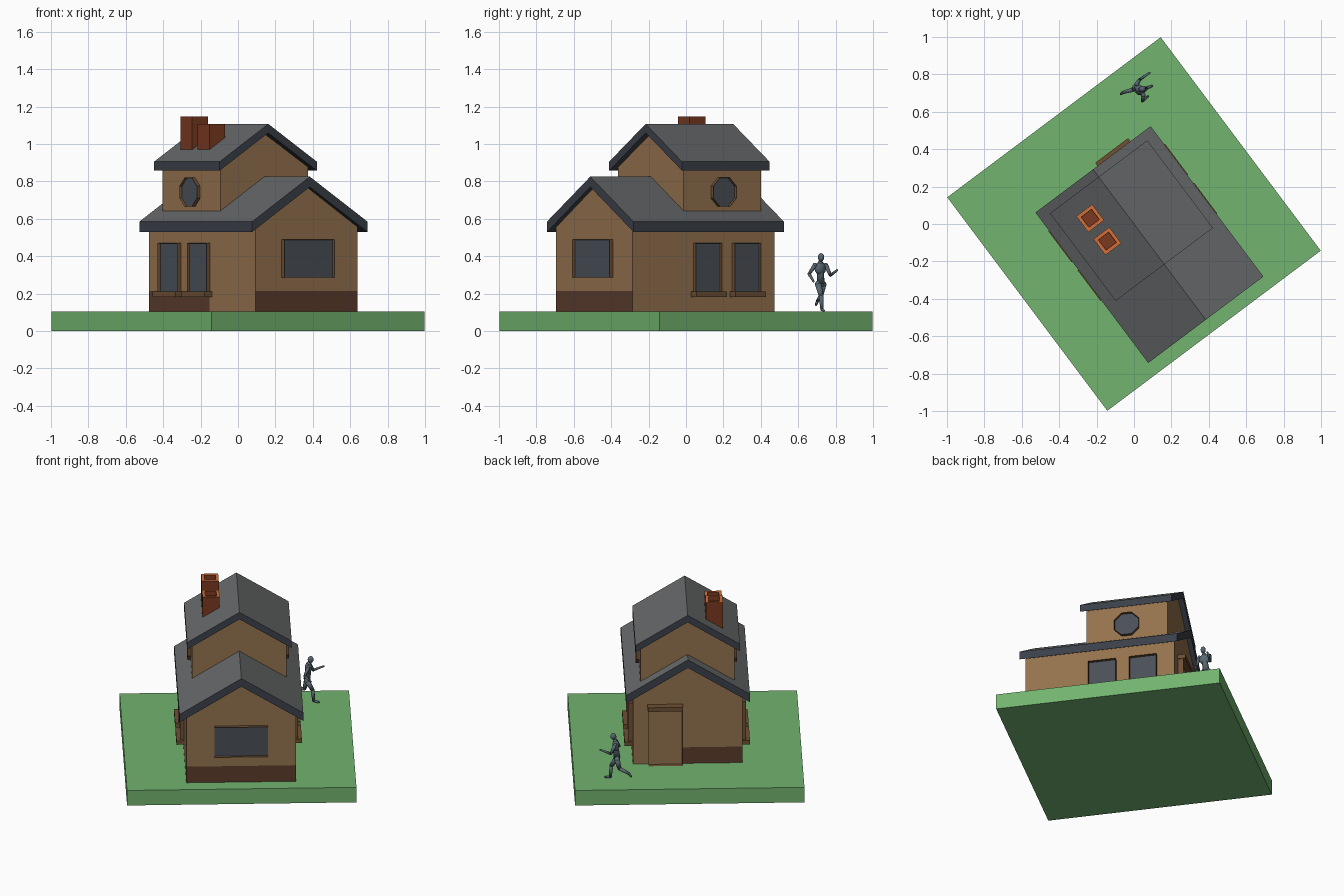
import bpy, bmesh, math
from mathutils import Matrix, Vector

if "Cube" in bpy.data.objects:
    bpy.data.objects.remove(bpy.data.objects["Cube"], do_unlink=True)

TURN = math.atan2(3, 4)   # the whole plot is turned about z


def material(name, rgb):
    lin = [((c / 255 + 0.055) / 1.055) ** 2.4 for c in rgb] + [1]
    m = bpy.data.materials.new(name)
    m.use_nodes = True
    m.diffuse_color = lin
    m.node_tree.nodes["Principled BSDF"].inputs["Base Color"].default_value = lin
    return m


GRASS = material("grass green", (114, 179, 111))
WALL = material("wall tan", (148, 114, 78))
STAIN = material("base dark brown", (92, 60, 44))
WOOD = material("frame brown", (110, 80, 52))
GLASS = material("glass grey", (74, 80, 88))
ROOF = material("roof grey", (101, 104, 105))
FASCIA = material("fascia slate", (59, 64, 73))
BRICK = material("chimney brick", (122, 57, 32))
CLAY = material("chimney top orange", (212, 110, 56))
FIGURE = material("figure blue grey", (88, 104, 114))


def finish(bm, name, mats, turn=TURN):
    bmesh.ops.recalc_face_normals(bm, faces=bm.faces)
    me = bpy.data.meshes.new(name)
    bm.to_mesh(me)
    bm.free()
    ob = bpy.data.objects.new(name, me)
    for m in mats:
        me.materials.append(m)
    ob.rotation_euler.z = turn
    bpy.context.collection.objects.link(ob)
    return ob


def prism(profile, y0, y1):
    """Extrude an (x, z) profile along y."""
    bm = bmesh.new()
    f = bm.faces.new([bm.verts.new((x, y0, z)) for x, z in profile])
    r = bmesh.ops.extrude_face_region(bm, geom=[f])
    verts = [v for v in r["geom"] if isinstance(v, bmesh.types.BMVert)]
    bmesh.ops.translate(bm, verts=verts, vec=(0, y1 - y0, 0))
    bmesh.ops.recalc_face_normals(bm, faces=bm.faces)
    return bm


def box(x0, x1, y0, y1, z0, z1):
    return prism([(x0, z0), (x1, z0), (x1, z1), (x0, z1)], y0, y1)


def house_profile(half, low, eave, peak):
    return [(-half, low), (half, low), (half, eave), (0, peak), (-half, eave)]


def split(bm, point, normal):
    bmesh.ops.bisect_plane(bm, geom=bm.verts[:] + bm.edges[:] + bm.faces[:],
                           plane_co=point, plane_no=normal)


def roof(name, half, y0, y1, eave, ridge, thick):
    bm = prism([(-half, eave), (0, ridge), (half, eave), (half, eave - thick),
                (0, ridge - thick), (-half, eave - thick)], y0, y1)
    for f in bm.faces:
        f.material_index = 0 if f.normal.z > 0.3 else 1
    finish(bm, name, [ROOF, FASCIA])


def framed(name, outline, border, depth, angle, wall, along, z, panel=GLASS):
    """Raised frame with a recessed panel on the wall that faces angle (0 = -y)."""
    bm = bmesh.new()
    face = bm.faces.new([bm.verts.new((x, -depth, h)) for x, h in outline])
    rim = face.edges[:]
    bmesh.ops.inset_individual(bm, faces=[face], thickness=border)
    bmesh.ops.inset_individual(bm, faces=[face], thickness=0.002, depth=-0.7 * depth)
    face.material_index = 1
    r = bmesh.ops.extrude_edge_only(bm, edges=rim)
    for v in r["geom"]:
        if isinstance(v, bmesh.types.BMVert):
            v.co.y = 0.01
    place = Matrix.Rotation(angle, 4, "Z") @ Matrix.Translation((along, -wall, z))
    bm.transform(place)
    finish(bm, name, [WOOD, panel])


def rect(hw, hh):
    return [(-hw, -hh), (hw, -hh), (hw, hh), (-hw, hh)]


# Ground
finish(box(-0.713, 0.713, -0.713, 0.713, 0, 0.103), "ground_slab", [GRASS])

# Lower storey, with a dark base course on three sides
bm = prism(house_profile(0.341, 0.1, 0.555, 0.77), -0.612, 0.337)
split(bm, (0, 0, 0.213), (0, 0, 1))
split(bm, (0.04, 0, 0), (1, 0, 0))
split(bm, (0, -0.2, 0), (0, 1, 0))
for f in bm.faces:
    c, n = f.calc_center_median(), f.normal
    stained = n.y < -0.5 or (n.y > 0.5 and c.x < 0.04) or (n.x < -0.5 and c.y > -0.2)
    f.material_index = int(c.z < 0.213 and stained)
finish(bm, "lower_walls", [WALL, STAIN])
roof("lower_roof", 0.385, -0.64, 0.365, 0.585, 0.825, 0.055)

# Upper storey
finish(prism(house_profile(0.293, 0.6, 0.875, 1.055), -0.235, 0.283), "upper_walls", [WALL])
roof("upper_roof", 0.325, -0.27, 0.315, 0.905, 1.107, 0.048)

# Chimneys with a hollow top
for name, y, top in (("rear_chimney", 0.165, 1.147), ("front_chimney", 0.012, 1.107)):
    bm = box(-0.222, -0.116, y - 0.053, y + 0.053, 0.86, top)
    cap = max(bm.faces, key=lambda f: f.calc_center_median().z)
    ring = bmesh.ops.inset_individual(bm, faces=[cap], thickness=0.026)["faces"]
    for f in ring:
        f.material_index = 1
    bmesh.ops.inset_individual(bm, faces=[cap], thickness=0.001, depth=-0.03)
    finish(bm, name, [BRICK, CLAY])

# Side windows, sills and round attic windows, on both long walls
octagon = [(0.084 * math.cos((i + 0.5) * math.pi / 4),
            0.084 * math.sin((i + 0.5) * math.pi / 4)) for i in range(8)]
for side, s in (("right", -1), ("left", 1)):
    angle = s * math.pi / 2
    for pos, y in (("front", -0.12), ("rear", 0.14)):
        framed(f"{side}_{pos}_window", rect(0.087, 0.135), 0.026, 0.026,
               angle, 0.341, s * y, 0.335)
        x0, x1 = sorted((s * 0.335, s * 0.39))
        finish(box(x0, x1, y - 0.103, y + 0.103, 0.183, 0.21),
               f"{side}_{pos}_sill", [WOOD])
    framed(f"{side}_round_window", octagon, 0.03, 0.022, angle, 0.293, s * 0.024, 0.742)

# Front gable window
framed("front_window", rect(0.167, 0.102), 0.027, 0.024, 0, 0.612, 0, 0.387)

# Rear door and its lintel
framed("rear_door", rect(0.105, 0.2), 0.024, 0.036, math.pi, 0.337, -0.14, 0.303, WALL)
finish(box(0.03, 0.25, 0.33, 0.386, 0.482, 0.51), "door_lintel", [WOOD])


# Running figure from tapered limbs
def limb(bm, a, b, r0, r1):
    a, b = Vector(a), Vector(b)
    d = b - a
    m = Matrix.Translation((a + b) / 2) @ d.to_track_quat("Z", "Y").to_matrix().to_4x4()
    bmesh.ops.create_cone(bm, cap_ends=True, segments=10, radius1=r0, radius2=r1,
                          depth=d.length, matrix=m)
    ball(bm, b, (r1, r1, r1))


def ball(bm, at, size):
    m = Matrix.Translation(at) @ Matrix.Rotation(TURN, 4, "Z") @ Matrix.Diagonal((*size, 1))
    bmesh.ops.create_icosphere(bm, subdivisions=2, radius=1, matrix=m)


bm = bmesh.new()
HIP, NECK = (0.02, 0.72, 0.255), (0.035, 0.718, 0.365)
ball(bm, (0.045, 0.722, 0.394), (0.019, 0.016, 0.023))
ball(bm, (0.03, 0.718, 0.335), (0.022, 0.036, 0.036))
ball(bm, HIP, (0.02, 0.026, 0.026))
limb(bm, HIP, NECK, 0.022, 0.014)
chains = [
    [(0.05, 0.69, 0.353), (0.045, 0.658, 0.305), (0.075, 0.682, 0.265)],
    [(0.015, 0.748, 0.353), (0.03, 0.772, 0.298), (0.083, 0.808, 0.325)],
    [(0.028, 0.707, 0.25), (0.06, 0.722, 0.19), (0.065, 0.727, 0.115), (0.095, 0.737, 0.109)],
    [(0.01, 0.733, 0.25), (0.0, 0.72, 0.185), (-0.06, 0.703, 0.16), (-0.07, 0.695, 0.14)],
]
for i, joints in enumerate(chains):
    r = 0.012 if i < 2 else 0.018
    ball(bm, joints[0], (r, r, r))
    for a, b in zip(joints, joints[1:]):
        limb(bm, a, b, r, r * 0.7)
        r *= 0.7
runner = finish(bm, "running_figure", [FIGURE], 0)
runner.data.shade_smooth()
